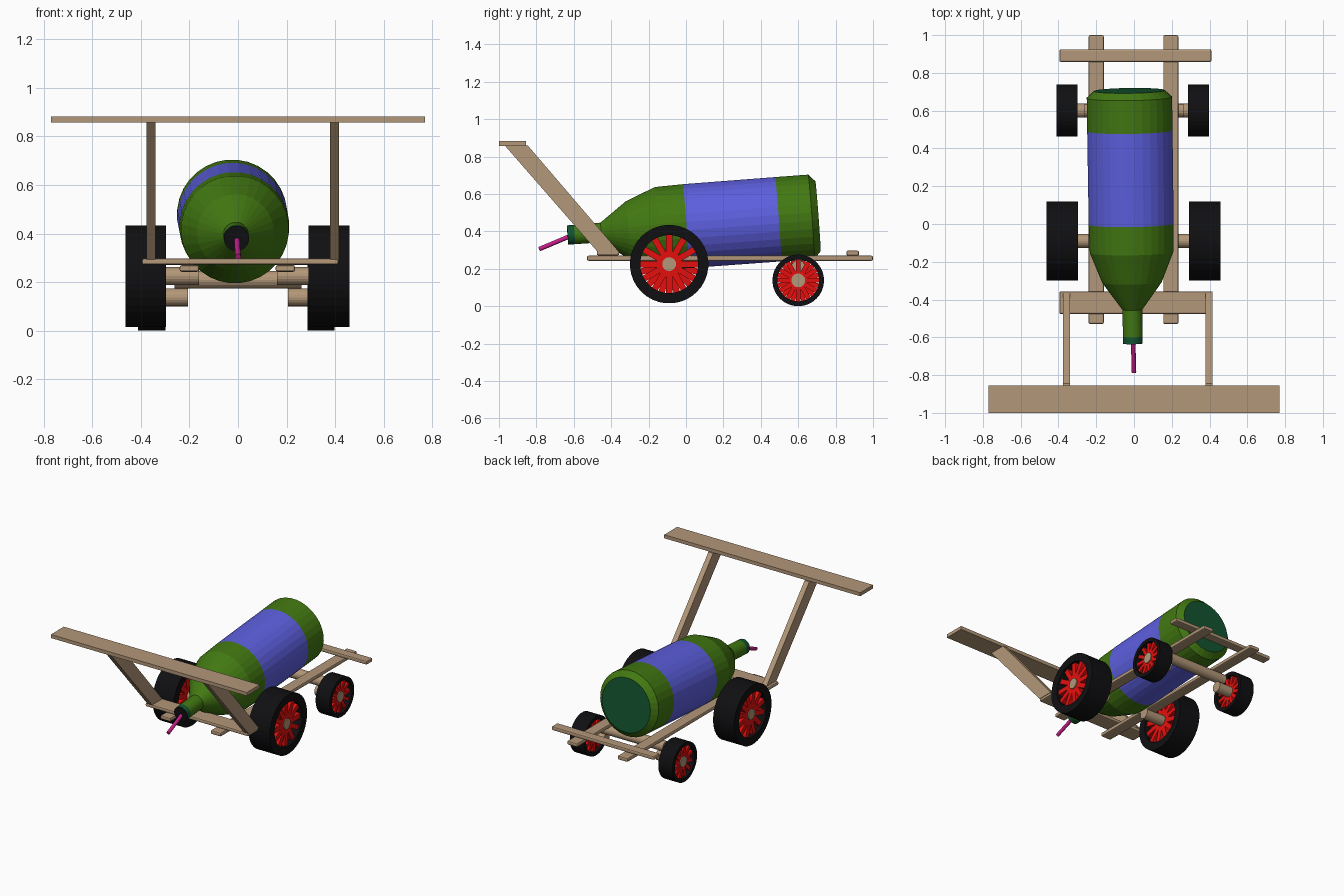
import bpy, bmesh, math
from mathutils import Matrix, Vector

if "Cube" in bpy.data.objects:
    bpy.data.objects.remove(bpy.data.objects["Cube"])


def material(name, rgb):
    m = bpy.data.materials.new(name)
    m.diffuse_color = (*rgb, 1)
    m.use_nodes = True
    m.node_tree.nodes["Principled BSDF"].inputs["Base Color"].default_value = m.diffuse_color
    return m


WOOD = material("wood", (0.45, 0.31, 0.19))
GREEN = material("bottle green", (0.055, 0.19, 0.006))
BLUE = material("label blue", (0.11, 0.115, 0.74))
TEAL = material("dark teal", (0.006, 0.09, 0.03))
RED = material("spoke red", (0.78, 0.005, 0.004))
BLACK = material("tyre black", (0.005, 0.005, 0.006))
PINK = material("fuse pink", (0.58, 0.013, 0.26))


def finish(bm, name, *mats):
    bmesh.ops.recalc_face_normals(bm, faces=bm.faces)
    me = bpy.data.meshes.new(name)
    bm.to_mesh(me)
    bm.free()
    for m in mats:
        me.materials.append(m)
    ob = bpy.data.objects.new(name, me)
    bpy.context.collection.objects.link(ob)
    return ob


def board(name, x, y, z, bevel=0.0):
    """Box from (min, max) ranges."""
    bm = bmesh.new()
    bmesh.ops.create_cube(bm, size=1)
    for v in bm.verts:
        v.co = Vector([sum(r) / 2 + c * (r[1] - r[0]) for r, c in zip((x, y, z), v.co)])
    ob = finish(bm, name, WOOD)
    if bevel:
        b = ob.modifiers.new("rounded", "BEVEL")
        b.width, b.segments = bevel, 2
    return ob


def rod(name, a, b, radius, mat, segments=20):
    """Cylinder between two points."""
    a, b = Vector(a), Vector(b)
    bm = bmesh.new()
    turn = (b - a).to_track_quat("Z", "Y").to_matrix().to_4x4()
    bmesh.ops.create_cone(bm, cap_ends=True, segments=segments, radius1=radius, radius2=radius,
                          depth=(b - a).length, matrix=Matrix.Translation((a + b) / 2) @ turn)
    return finish(bm, name, mat)


def lathe(bm, profile, segments, axis, closed=False):
    """Rings of (distance, radius) about the x or y axis."""
    rings = []
    for t, r in profile:
        ring = []
        for i in range(segments):
            a = 2 * math.pi * (i + 0.5) / segments
            u, w = r * math.cos(a), r * math.sin(a)
            ring.append(bm.verts.new((t, u, w) if axis == "x" else (u, t, w)))
        rings.append(ring)
    pairs = list(zip(rings, rings[1:])) + ([(rings[-1], rings[0])] if closed else [])
    strips = [[bm.faces.new((p[i], p[(i + 1) % segments], q[(i + 1) % segments], q[i]))
               for i in range(segments)] for p, q in pairs]
    return rings, strips


# Bottle: lathe along y, coloured by section, then tilted up towards the rear
profile = [(-0.635, 0.052), (-0.598, 0.052), (-0.455, 0.053), (-0.31, 0.158), (-0.15, 0.222),
           (0.0, 0.226), (0.495, 0.227), (0.672, 0.227), (0.708, 0.188)]
section_colour = [2, 0, 0, 0, 0, 1, 0, 0]
bm = bmesh.new()
rings, strips = lathe(bm, profile, 32, "y")
for strip, colour in zip(strips, section_colour):
    for f in strip:
        f.material_index = colour
bm.faces.new(rings[0]).material_index = 3
bm.faces.new(rings[-1]).material_index = 2
bottle = finish(bm, "bottle", GREEN, BLUE, TEAL, BLACK)
bottle.location = (-0.015, 0, 0.428)
bottle.rotation_euler = (math.atan(0.075), 0, math.radians(0.8))

# Fuse sticking out of the neck
rod("fuse", (-0.005, -0.60, 0.383), (0, -0.785, 0.305), 0.012, PINK, 12)

# Chassis boards
for side, x in (("left", (-0.24, -0.16)), ("right", (0.155, 0.235))):
    board(side + "_rail", x, (-0.53, 1.0), (0.243, 0.27), 0.008)
board("front_crossboard", (-0.395, 0.413), (-0.477, -0.357), (0.272, 0.297), 0.008)
board("rear_crossboard", (-0.395, 0.41), (0.858, 0.925), (0.27, 0.297), 0.008)

# Spoiler on two slanted struts
board("spoiler", (-0.77, 0.77), (-1.0, -0.855), (0.857, 0.882))
for side, x in (("left", -0.377), ("right", 0.379)):
    bm = bmesh.new()
    f = bm.faces.new([bm.verts.new((x, y, z)) for y, z in
                      ((-0.472, 0.29), (-0.358, 0.29), (-0.845, 0.858), (-0.968, 0.858))])
    ext = bmesh.ops.extrude_face_region(bm, geom=[f])["geom"]
    bmesh.ops.translate(bm, vec=(0.037, 0, 0), verts=[v for v in ext if isinstance(v, bmesh.types.BMVert)])
    finish(bm, side + "_strut", WOOD)


def wheel(name, x0, x1, y, z, radius, inner, phase, spoke_width):
    """Tyre ring with twelve spokes."""
    bm = bmesh.new()
    lathe(bm, [(x0, inner), (x0, radius), (x1, radius), (x1, inner)], 36, "x", closed=True)
    finish(bm, name + "_tyre", BLACK).location = (0, y, z)
    bm = bmesh.new()
    length = inner + 0.003 - 0.02
    for i in range(12):
        m = (Matrix.Rotation(math.radians(30 * i + phase), 4, "X")
             @ Matrix.Translation(((x0 + x1) / 2, 0, 0.02 + length / 2))
             @ Matrix.Diagonal((x1 - x0 - 0.03, spoke_width, length, 1)))
        bmesh.ops.create_cube(bm, size=1, matrix=m)
    finish(bm, name + "_spokes", RED).location = (0, y, z)


# Wheels with stub axles; left spokes sit half a step round from the right
for end, y, z, r, inner, width, spans in (
        ("front", -0.09, 0.225, 0.21, 0.155, 0.034, ((-0.462, -0.297), (0.29, 0.459))),
        ("rear", 0.6, 0.138, 0.138, 0.112, 0.025, ((-0.411, -0.299), (0.286, 0.397)))):
    for side, (x0, x1), s, phase in (("left", spans[0], -1, 15), ("right", spans[1], 1, 0)):
        name = end + "_" + side
        wheel(name + "_wheel", x0, x1, y, z, r, inner, phase, width)
        outer = (x0 if s < 0 else x1) - s * 0.008
        rod(name + "_axle", (s * (0.16 if end == "front" else 0.205), y, z), (outer, y, z), 0.037, WOOD)

# Rear beam under the rails, carrying the rear stubs
rod("rear_beam", (-0.262, 0.6, 0.21), (0.262, 0.6, 0.21), 0.036, WOOD)
